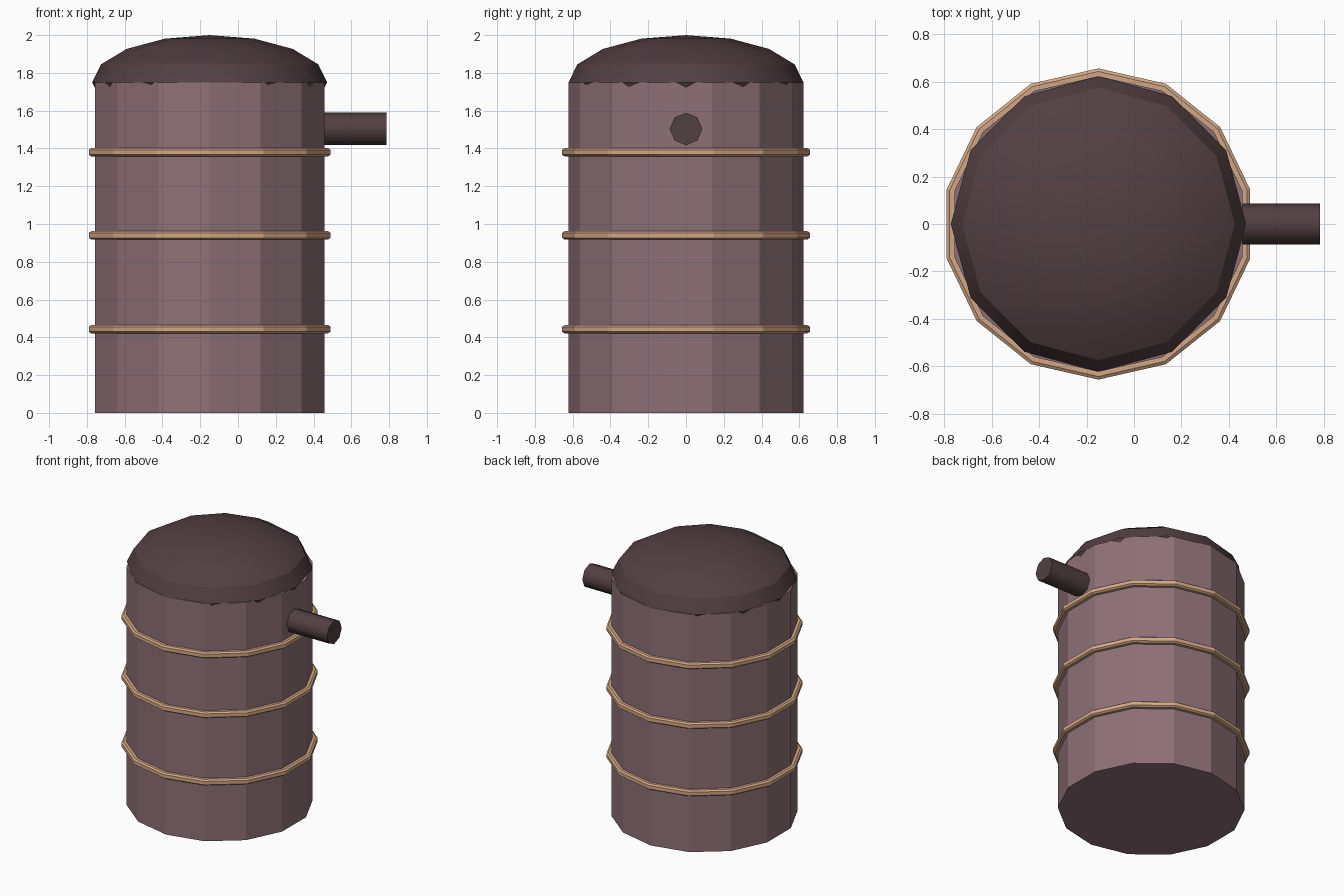
import bpy
import math
from math import sin, cos, pi

cube = bpy.data.objects.get("Cube")
if cube:
    bpy.data.objects.remove(cube)

AXIS_X = -0.15  # centre line of the barrel
SIDES = 14


def material(name, rgb):
    m = bpy.data.materials.new(name)
    m.use_nodes = True
    m.diffuse_color = (*rgb, 1)
    m.node_tree.nodes["Principled BSDF"].inputs["Base Color"].default_value = (*rgb, 1)
    return m


wood = material("mauve wood", (0.27, 0.165, 0.185))
dark = material("dark plum", (0.085, 0.05, 0.056))
tan = material("tan hoop", (0.65, 0.39, 0.23))


def finish(name, mat, smooth_angle=None):
    ob = bpy.context.object
    ob.name = ob.data.name = name
    ob.data.materials.clear()
    ob.data.materials.append(mat)
    if smooth_angle:
        bpy.ops.object.shade_smooth_by_angle(angle=math.radians(smooth_angle))
    return ob


# Barrel body with faceted staves
bpy.ops.mesh.primitive_cylinder_add(vertices=SIDES, radius=0.623, depth=1.75,
                                    location=(AXIS_X, 0, 0.875))
finish("barrel_body", wood)

# Domed lid: a flattened sphere sunk halfway into the body
bpy.ops.mesh.primitive_uv_sphere_add(segments=12, ring_count=8, radius=1,
                                     location=(AXIS_X, 0, 1.75))
bpy.context.object.scale = (0.622, 0.622, 0.25)
bpy.ops.object.transform_apply(location=False, rotation=False, scale=True)
finish("domed_lid", dark, 29)

# Spout on the left side
bpy.ops.mesh.primitive_cylinder_add(vertices=8, radius=0.086, depth=0.4,
                                    location=(0.585, 0, 1.503),
                                    rotation=(0, pi / 2, 0))
finish("spout", dark, 50)


# Hoops: a chamfered section swept round the barrel
def hoop(name, z):
    section = [(0.61, -0.022), (0.643, -0.022), (0.656, -0.013),
               (0.656, 0.013), (0.643, 0.022), (0.61, 0.022)]
    n = len(section)
    verts = [(r * sin(2 * pi * i / SIDES), r * cos(2 * pi * i / SIDES), h)
             for i in range(SIDES) for r, h in section]
    faces = [(i * n + j, i * n + (j + 1) % n,
              (i + 1) % SIDES * n + (j + 1) % n, (i + 1) % SIDES * n + j)
             for i in range(SIDES) for j in range(n)]
    mesh = bpy.data.meshes.new(name)
    mesh.from_pydata(verts, [], [f[::-1] for f in faces])
    ob = bpy.data.objects.new(name, mesh)
    ob.location = (AXIS_X, 0, z)
    bpy.context.collection.objects.link(ob)
    mesh.materials.append(tan)
    # Make every face point outward
    bpy.ops.object.select_all(action="DESELECT")
    ob.select_set(True)
    bpy.context.view_layer.objects.active = ob
    bpy.ops.object.mode_set(mode="EDIT")
    bpy.ops.mesh.select_all(action="SELECT")
    bpy.ops.mesh.normals_make_consistent(inside=False)
    bpy.ops.object.mode_set(mode="OBJECT")


for label, height in (("lower", 0.443), ("middle", 0.94), ("upper", 1.38)):
    hoop(label + "_hoop", height)
